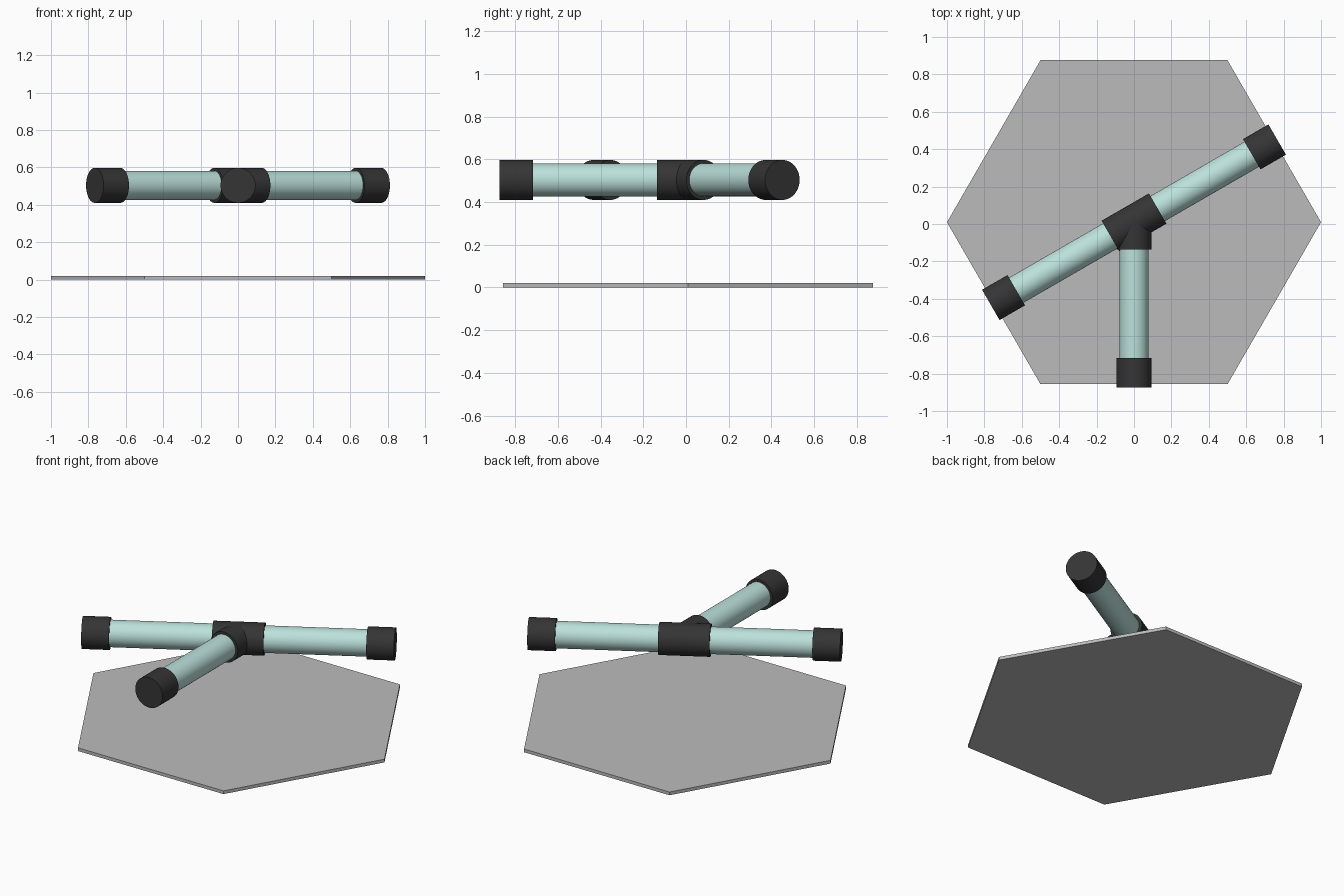
import bpy, bmesh, math
from mathutils import Matrix, Vector

if "Cube" in bpy.data.objects:
    bpy.data.objects.remove(bpy.data.objects["Cube"])

HUB = Vector((0, 0.0095, 0.504))   # centre of the three-way joint
TUBE_R, CAP_R = 0.0775, 0.0935


def material(name, rgb):
    m = bpy.data.materials.new(name)
    m.diffuse_color = (*rgb, 1)
    m.use_nodes = True
    m.node_tree.nodes["Principled BSDF"].inputs["Base Color"].default_value = m.diffuse_color
    return m


pale_teal = material("pale_teal", (0.50, 0.75, 0.71))
charcoal = material("charcoal", (0.035, 0.035, 0.035))
grey = material("grey", (0.50, 0.50, 0.50))


def add_object(name, bm, mat, smooth=True):
    me = bpy.data.meshes.new(name)
    bm.to_mesh(me)
    bm.free()
    me.materials.append(mat)
    ob = bpy.data.objects.new(name, me)
    bpy.context.collection.objects.link(ob)
    if smooth:
        bpy.ops.object.select_all(action='DESELECT')
        ob.select_set(True)
        bpy.context.view_layer.objects.active = ob
        bpy.ops.object.shade_smooth_by_angle(angle=math.radians(35))
    return ob


def rod(name, angle, start, end, radius, mat):
    """Horizontal cylinder leaving the hub at an angle, between two distances."""
    bm = bmesh.new()
    d = Vector((math.cos(angle), math.sin(angle), 0))
    mtx = (Matrix.Translation(HUB + d * (start + end) / 2)
           @ Matrix.Rotation(angle, 4, 'Z') @ Matrix.Rotation(math.pi / 2, 4, 'Y'))
    bmesh.ops.create_cone(bm, cap_ends=True, segments=64, radius1=radius,
                          radius2=radius, depth=end - start, matrix=mtx)
    return add_object(name, bm, mat)


# Hexagonal base plate
bm = bmesh.new()
hexagon = [bm.verts.new((math.cos(k * math.pi / 3), math.sin(k * math.pi / 3) + HUB.y, 0))
           for k in range(6)]
face = bm.faces.new(hexagon)
ext = bmesh.ops.extrude_face_region(bm, geom=[face])
bmesh.ops.translate(bm, vec=(0, 0, 0.02),
                    verts=[v for v in ext["geom"] if isinstance(v, bmesh.types.BMVert)])
bmesh.ops.recalc_face_normals(bm, faces=bm.faces)
add_object("base_plate", bm, grey, smooth=False)

# Three arms, each a tube with an end cap
for label, deg in (("right", 30), ("left", 210), ("front", 270)):
    a = math.radians(deg)
    rod(label + "_tube", a, 0.13, 0.75, TUBE_R, pale_teal)
    rod(label + "_end_cap", a, 0.727, 0.884, CAP_R, charcoal)

# Tee joint: a straight sleeve and a branch sleeve
rod("joint_sleeve", math.radians(30), -0.146, 0.146, CAP_R, charcoal)
rod("joint_branch", math.radians(270), 0.0, 0.145, CAP_R, charcoal)
